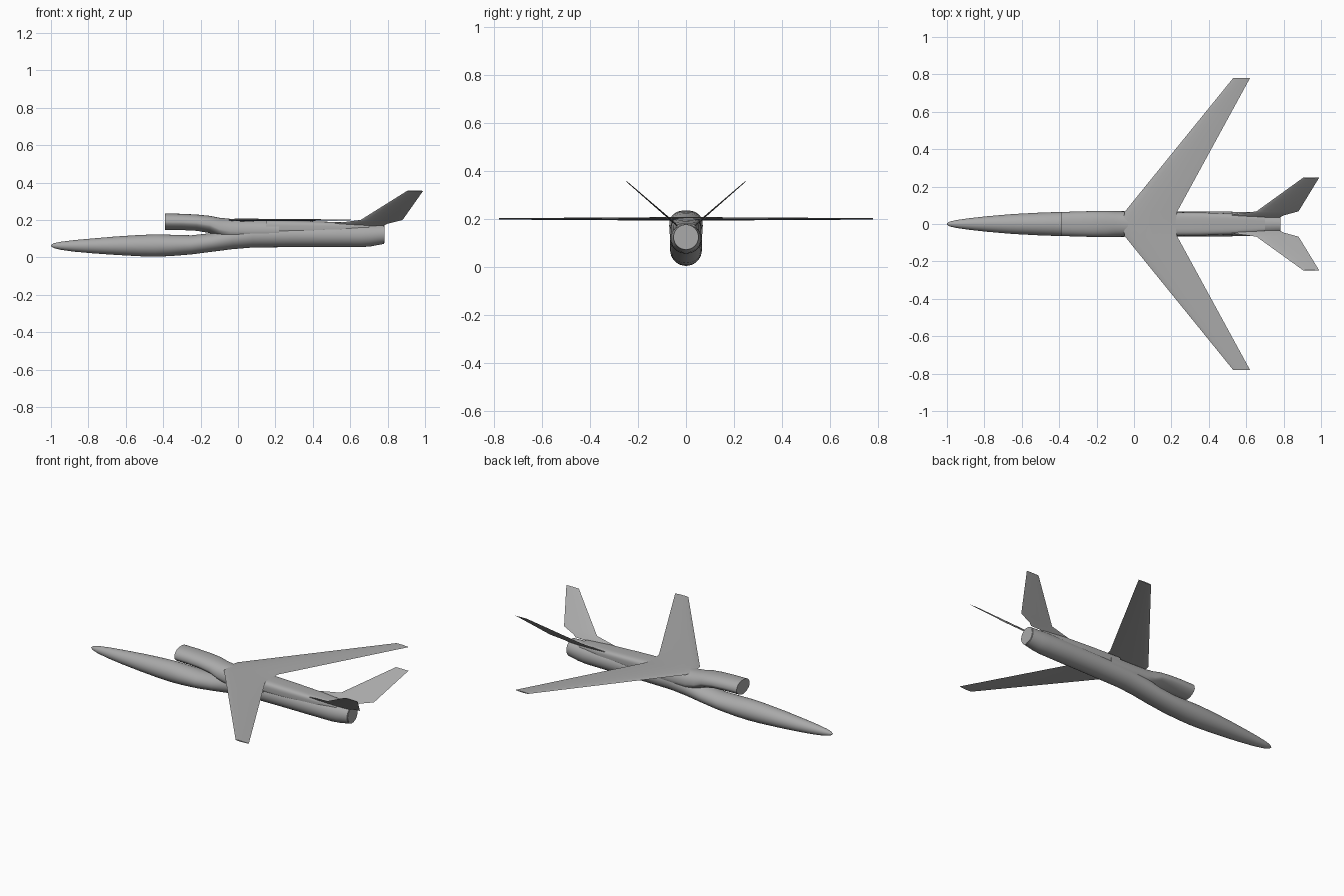
import bpy, bmesh
from math import cos, sin, pi

cube = bpy.data.objects.get("Cube")
if cube:
    bpy.data.objects.remove(cube)

grey = bpy.data.materials.new("airframe_grey")
grey.use_nodes = True
grey.diffuse_color = (0.4, 0.4, 0.4, 1)
grey.node_tree.nodes["Principled BSDF"].inputs["Base Color"].default_value = (0.4, 0.4, 0.4, 1)


def loft(name, rings, angle=0.6):
    """Skin a list of equal-length point rings and cap both ends."""
    bm = bmesh.new()
    loops = [[bm.verts.new(p) for p in ring] for ring in rings]
    n = len(loops[0])
    for a, b in zip(loops, loops[1:]):
        for i in range(n):
            j = (i + 1) % n
            bm.faces.new((a[i], a[j], b[j], b[i]))
    bm.faces.new(loops[0][::-1])
    bm.faces.new(loops[-1])
    bmesh.ops.recalc_face_normals(bm, faces=bm.faces)
    mesh = bpy.data.meshes.new(name)
    bm.to_mesh(mesh)
    bm.free()
    mesh.materials.append(grey)
    obj = bpy.data.objects.new(name, mesh)
    bpy.context.collection.objects.link(obj)
    bpy.ops.object.select_all(action="DESELECT")
    obj.select_set(True)
    bpy.context.view_layer.objects.active = obj
    bpy.ops.object.shade_smooth_by_angle(angle=angle)
    return obj


def power(v, e):
    return abs(v) ** (2 / e) * (1 if v >= 0 else -1)


def section(x, low, mid, high, half, e_top=2, e_low=2, n=48):
    """Rounded cross-section, with separate upper and lower curves."""
    ring = []
    for i in range(n):
        c, s = cos(2 * pi * i / n), sin(2 * pi * i / n)
        e = e_top if s >= 0 else e_low
        z = mid + power(s, e) * (high - mid if s >= 0 else mid - low)
        ring.append((x, half * power(c, e), z))
    return ring


def foil(le, te, thick, normal=(0, 0, 1), n=8):
    """Thin symmetric aerofoil ring from leading edge to trailing edge."""
    ts = [(1 - cos(pi * i / n)) / 2 for i in range(n + 1)]
    outline = [(t, 1) for t in ts] + [(t, -1) for t in ts[-2:0:-1]]
    ring = []
    for t, side in outline:
        h = side * thick * (1.5 * t ** 0.5 * (1 - t) + 0.02)
        ring.append([a + (b - a) * t + m * h for a, b, m in zip(le, te, normal)])
    return ring


# Fuselage: slim nose, drooped belly, straight tail tube
stations = [  # x, bottom, top, half width
    (-1, .060, .066, .003), (-.985, .050, .076, .013), (-.95, .041, .083, .021),
    (-.88, .031, .092, .031), (-.78, .022, .101, .042), (-.65, .013, .112, .053),
    (-.52, .006, .120, .060), (-.44, .004, .123, .063), (-.36, .007, .121, .065),
    (-.25, .016, .118, .066), (-.14, .030, .130, .067), (-.03, .044, .160, .067),
    (.08, .053, .178, .067), (.3, .055, .181, .067), (.5, .055, .180, .066),
    (.66, .055, .179, .063), (.71, .059, .178, .059), (.78, .072, .176, .052)]
loft("fuselage", [section(x, lo, (lo + hi) / 2, hi, w) for x, lo, hi, w in stations])

# Dorsal intake merging into the rear fuselage
ducts = [  # x, bottom, middle, top, half width
    (-.39, .147, .188, .235, .064), (-.30, .146, .187, .233, .067),
    (-.22, .142, .183, .229, .069), (-.15, .130, .172, .222, .070),
    (-.10, .110, .150, .212, .069), (-.04, .080, .140, .206, .068),
    (.06, .070, .140, .203, .068), (.22, .070, .140, .200, .067)]
loft("air_intake", [section(*d, e_top=2.3, e_low=1.7) for d in ducts])

# Raised spine between wing and tail
loft("spine", [section(x, .11, .15, top, w, e_top=4) for x, top, w in
               ((.15, .201, .064), (.35, .195, .062), (.55, .188, .055), (.70, .180, .042))])

# Swept wing running through the body
wing_rings = []
for y, le, te, t in ((-.78, .53, .62, .005), (-.065, -.05, .23, .012), (0, -.06, .22, .013),
                     (.065, -.05, .23, .012), (.78, .53, .62, .005)):
    wing_rings.append(foil((le, y, .2), (te, y, .2), t))
loft("wing", wing_rings)

# V-tail fins with a long root strake
for side, label in ((1, "left"), (-1, "right")):
    normal = (0, -.66 * side, .75)
    fin = [foil((le, side * y, z), (te, side * y, z), t, normal) for le, te, y, z, t in
           ((.45, .78, .036, .170, .006), (.50, .80, .046, .180, .006),
            (.655, .88, .068, .200, .006), (.905, .99, .248, .356, .003))]
    loft(label + "_tail_fin", fin)

# Exhaust disc set on the tail end
loft("exhaust_disc", [section(x, .077, .124, .171, .047) for x in (.775, .782)])
